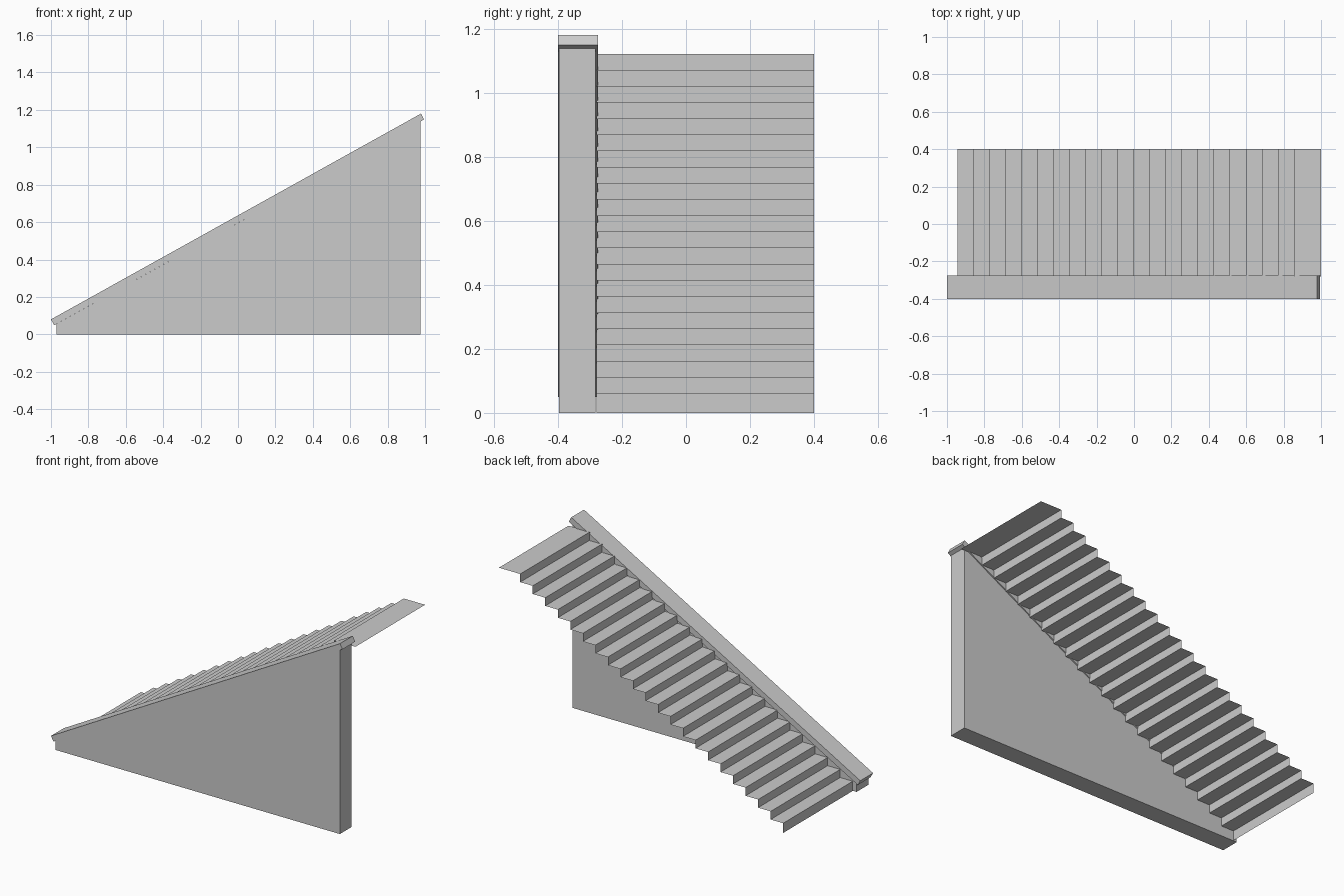
import bpy

cube = bpy.data.objects.get("Cube")
if cube:
    bpy.data.objects.remove(cube, do_unlink=True)

# Single plain grey
grey = bpy.data.materials.new("light grey")
grey.use_nodes = True
colour = (0.6, 0.6, 0.6, 1)
grey.diffuse_color = colour
grey.node_tree.nodes["Principled BSDF"].inputs["Base Color"].default_value = colour


def make_object(name, verts, faces):
    mesh = bpy.data.meshes.new(name)
    mesh.from_pydata(verts, [], faces)
    mesh.materials.append(grey)
    obj = bpy.data.objects.new(name, mesh)
    bpy.context.collection.objects.link(obj)
    return obj


def extrude_profile(name, profile, y0, y1):
    """Solid prism from an x-z profile (counter-clockwise seen from the front)."""
    n = len(profile)
    verts = [(x, y, z) for y in (y0, y1) for x, z in profile]
    faces = [tuple(range(n)), tuple(reversed(range(n, 2 * n)))]
    faces += [(i, i + n, (i + 1) % n + n, (i + 1) % n) for i in range(n)]
    return make_object(name, verts, faces)


# Side wall under the sloping rail
extrude_profile("side_wall", [(-0.97, 0), (0.975, 0), (0.975, 1.138), (-0.97, 0.056)],
                -0.397, -0.282)

# Sloping cap rail
extrude_profile("cap_rail", [(-1.0, 0.08), (-0.983, 0.049), (0.995, 1.149), (0.978, 1.18)],
                -0.4, -0.275)

# Thin stair sheet: risers and treads, with a deeper top landing
STEPS, GOING, RISE = 22, 0.0857, 0.0505
START, FIRST_RISE, END = -0.945, 0.06, 1.0
path = [(START, 0)]
for i in range(STEPS):
    x, z = START + i * GOING, FIRST_RISE + i * RISE
    back = x + GOING if i < STEPS - 1 else END
    path += [(x, z), (back, z)]
verts = [(x, y, z) for x, z in path for y in (-0.28, 0.4)]
faces = [(2 * i, 2 * i + 2, 2 * i + 3, 2 * i + 1) for i in range(len(path) - 1)]
make_object("stair_sheet", verts, faces)
